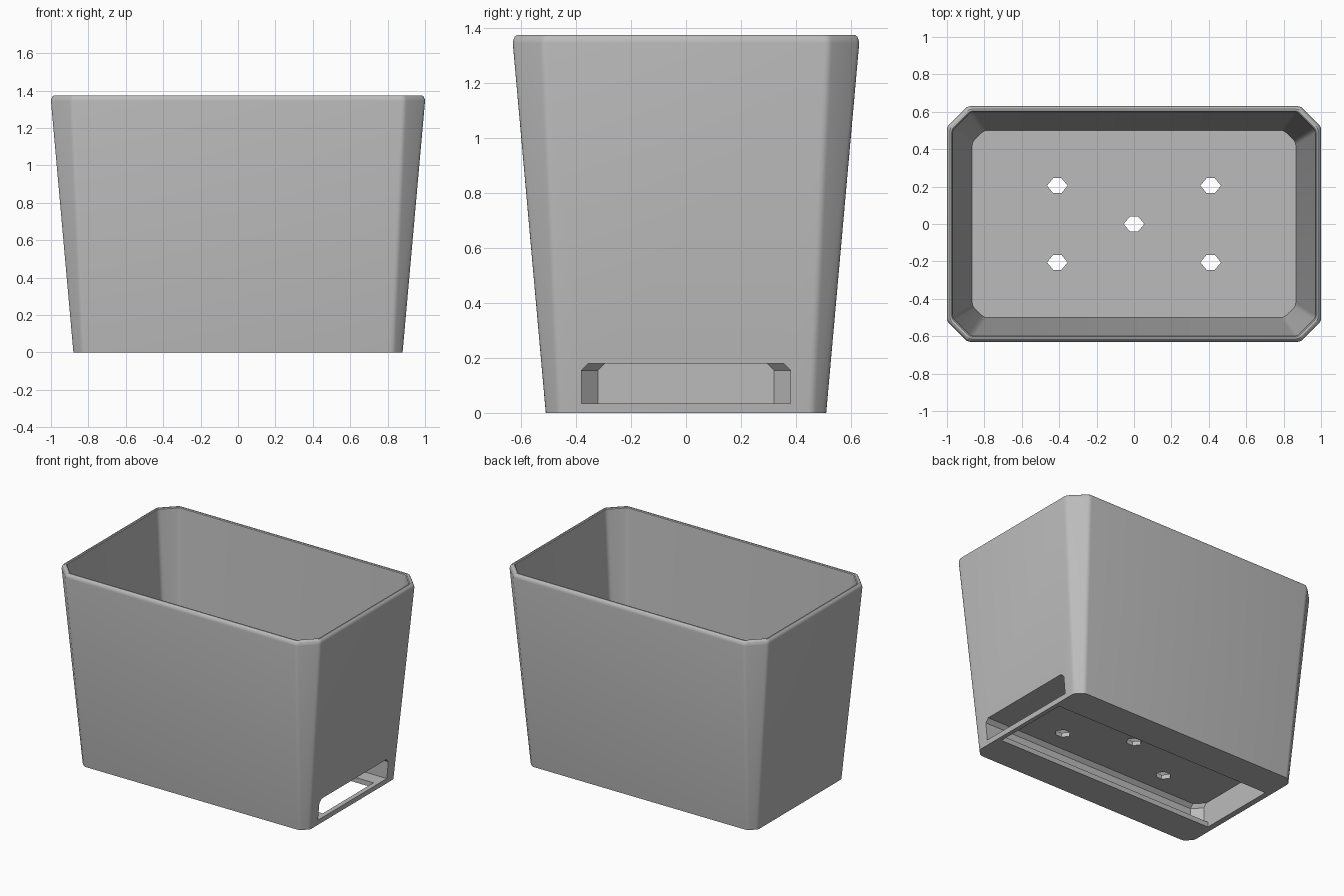
import bpy, bmesh, math

cube = bpy.data.objects.get("Cube")
if cube:
    bpy.data.objects.remove(cube, do_unlink=True)

grey = bpy.data.materials.new("plain grey")
grey.use_nodes = True
colour = (0.5, 0.5, 0.5, 1)
grey.diffuse_color = colour
grey.node_tree.nodes["Principled BSDF"].inputs["Base Color"].default_value = colour


def loft(name, rings):
    """Closed solid through a list of equally long point rings."""
    bm = bmesh.new()
    loops = [[bm.verts.new(p) for p in ring] for ring in rings]
    n = len(loops[0])
    for a, b in zip(loops, loops[1:]):
        for i in range(n):
            j = (i + 1) % n
            bm.faces.new((a[i], a[j], b[j], b[i]))
    bm.faces.new(loops[0][::-1])
    bm.faces.new(loops[-1])
    bmesh.ops.recalc_face_normals(bm, faces=bm.faces)
    mesh = bpy.data.meshes.new(name)
    bm.to_mesh(mesh)
    bm.free()
    mesh.materials.append(grey)
    obj = bpy.data.objects.new(name, mesh)
    bpy.context.collection.objects.link(obj)
    return obj


def octagon(x, y, chamfer, z, soft=0.016):
    """Chamfered rectangle with slightly rounded chamfer corners."""
    corners = []
    for sx, sy in ((1, 1), (-1, 1), (-1, -1), (1, -1)):
        pair = [(sx * x, sy * (y - chamfer)), (sx * (x - chamfer), sy * y)]
        corners += pair if sx * sy > 0 else pair[::-1]
    points = []
    for i, (px, py) in enumerate(corners):
        ends = []
        for qx, qy in (corners[i - 1], corners[(i + 1) % 8]):
            d = math.hypot(qx - px, qy - py)
            ends.append((px + (qx - px) * soft / d, py + (qy - py) * soft / d))
        (ax, ay), (bx, by) = ends
        for t in (0, 0.33, 0.67, 1):
            u = 1 - t
            points.append((u * u * ax + 2 * u * t * px + t * t * bx,
                           u * u * ay + 2 * u * t * py + t * t * by, z))
    return points


def rectangle(x0, x1, y, z):
    return [(x0, -y, z), (x1, -y, z), (x1, y, z), (x0, y, z)]


# Tapered planter shell with rounded lip, hollow down to the floor
planter = loft("planter", [
    octagon(0.88, 0.51, 0.05, 0),
    octagon(1.0, 0.63, 0.11, 1.345),
    octagon(0.998, 0.628, 0.11, 1.357),
    octagon(0.993, 0.623, 0.107, 1.368),
    octagon(0.984, 0.614, 0.103, 1.375),
    octagon(0.975, 0.605, 0.1, 1.375),
    octagon(0.97, 0.60, 0.098, 1.37),
    octagon(0.865, 0.50, 0.063, 0.21),
])


# Drawer slot, open at the left side and chamfered at its closed end
def slot_ring(x, h):
    return [(x, -h, 0.035), (x, h, 0.035), (x, h, 0.155),
            (x, h - 0.025, 0.18), (x, 0.025 - h, 0.18), (x, -h, 0.155)]


cutters = [
    loft("slot_cutter", [slot_ring(-0.84, 0.32), slot_ring(-0.78, 0.38), slot_ring(1.2, 0.38)]),
    # Opening in the underside, leaving two ledges for the drawer
    loft("underside_cutter", [rectangle(-0.84, 0.85, 0.28, z) for z in (-0.1, 0.1)]),
]

# Hexagonal drain holes
for hx, hy in ((0, 0), (0.41, 0.205), (-0.41, 0.205), (0.41, -0.205), (-0.41, -0.205)):
    outline = [(0.055, 0), (0.022, 0.04), (-0.022, 0.04),
               (-0.055, 0), (-0.022, -0.04), (0.022, -0.04)]
    cutters.append(loft("drain_cutter",
                        [[(hx + x, hy + y, z) for x, y in outline] for z in (0.1, 0.3)]))

bpy.ops.object.select_all(action='DESELECT')
bpy.context.view_layer.objects.active = planter
planter.select_set(True)
for cutter in cutters:
    cutter.hide_render = True
    cut = planter.modifiers.new("cut", 'BOOLEAN')
    cut.operation = 'DIFFERENCE'
    cut.solver = 'EXACT'
    cut.object = cutter
    bpy.ops.object.modifier_apply(modifier=cut.name)
    bpy.data.objects.remove(cutter, do_unlink=True)

bpy.ops.object.shade_smooth_by_angle(angle=math.radians(30))
